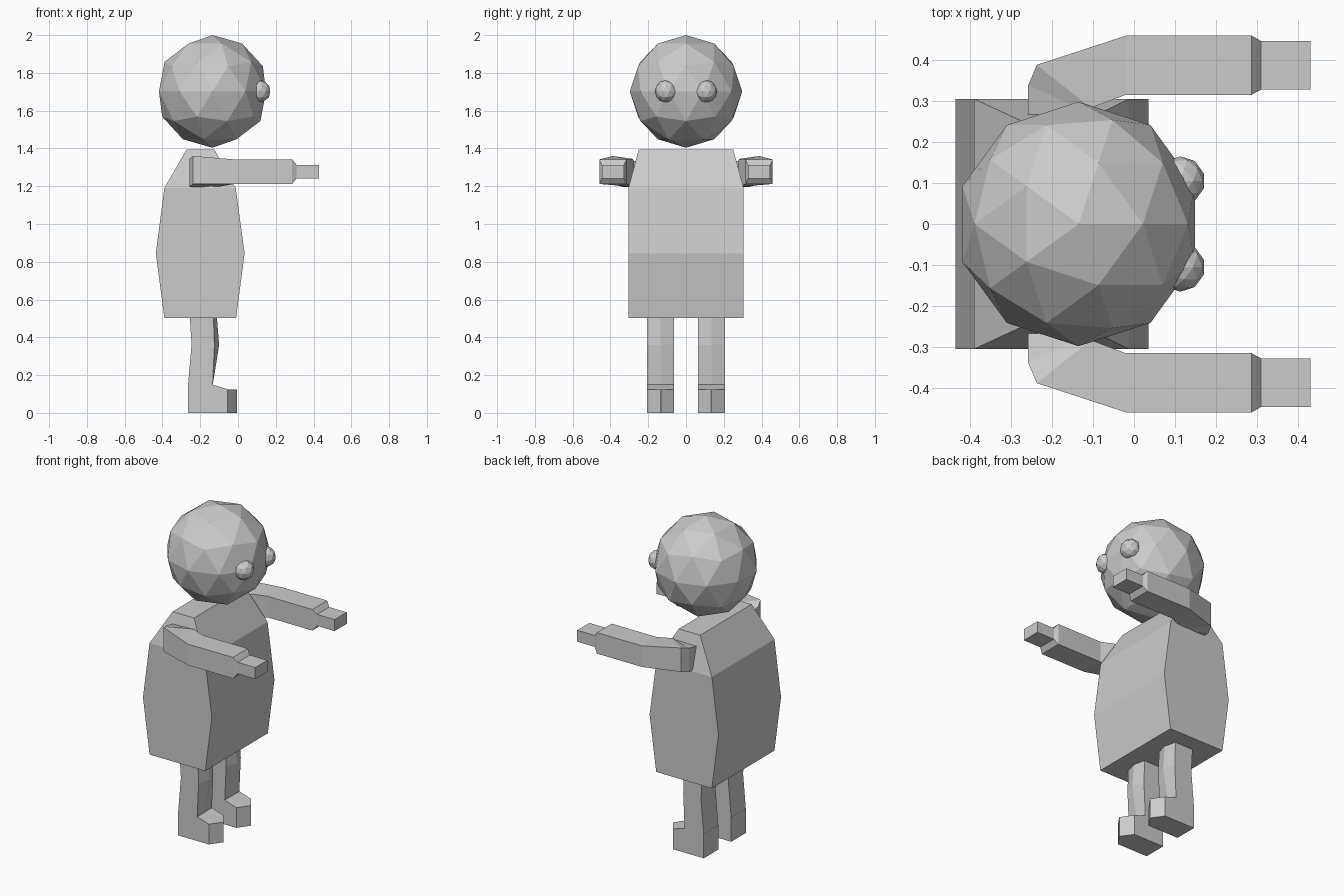
import bpy, bmesh

if "Cube" in bpy.data.objects:
    bpy.data.objects.remove(bpy.data.objects["Cube"])


def loft(name, sections, side=1):
    """Skin a list of equal-length point rings; side=-1 mirrors in y."""
    bm = bmesh.new()
    rings = [[bm.verts.new((x, y * side, z)) for x, y, z in s] for s in sections]
    n = len(rings[0])
    for a, b in zip(rings, rings[1:]):
        for i in range(n):
            j = (i + 1) % n
            bm.faces.new((a[i], a[j], b[j], b[i]))
    bm.faces.new(rings[0])
    bm.faces.new(rings[-1])
    bmesh.ops.remove_doubles(bm, verts=bm.verts, dist=0.0005)
    bmesh.ops.recalc_face_normals(bm, faces=bm.faces)
    mesh = bpy.data.meshes.new(name)
    bm.to_mesh(mesh)
    bm.free()
    obj = bpy.data.objects.new(name, mesh)
    bpy.context.collection.objects.link(obj)
    return obj


def ball(name, radius, loc):
    bpy.ops.mesh.primitive_ico_sphere_add(subdivisions=2, radius=radius, location=loc)
    bpy.context.object.name = name


# Head
ball("head", 0.298, (-0.135, 0, 1.702))

# Torso: height, back x, front x, half width
torso = [(0.503, -0.39, -0.01, 0.305), (0.845, -0.435, 0.035, 0.305),
         (1.19, -0.39, -0.012, 0.305), (1.395, -0.272, -0.125, 0.25)]
loft("torso", [[(b, -w, z), (f, -w, z), (f, w, z), (b, w, z)] for z, b, f, w in torso])

# Arm sections: outer x, y, bottom, top, then inner x, y, bottom, top
arm = [(-0.258, 0.22, 1.20, 1.32, -0.15, 0.22, 1.20, 1.32),
       (-0.258, 0.338, 1.197, 1.345, -0.12, 0.277, 1.197, 1.335),
       (-0.237, 0.388, 1.212, 1.36, -0.105, 0.283, 1.197, 1.345),
       (-0.02, 0.459, 1.212, 1.342, -0.02, 0.315, 1.212, 1.342),
       (0.287, 0.459, 1.212, 1.342, 0.287, 0.315, 1.212, 1.342),
       (0.31, 0.446, 1.242, 1.313, 0.31, 0.328, 1.242, 1.313),
       (0.43, 0.446, 1.242, 1.313, 0.43, 0.328, 1.242, 1.313)]

# Leg: height, back x, side x, shin ridge x
leg = [(0.51, -0.255, -0.13, -0.112), (0.36, -0.246, -0.125, -0.10),
       (0.14, -0.265, -0.135, -0.135)]

# Foot: x, half width, top height (pointed toe)
foot = [(-0.265, 0.0715, 0.15), (-0.135, 0.0715, 0.15),
        (-0.055, 0.0715, 0.125), (-0.005, 0.0, 0.124)]

LEG_Y, HALF = 0.134, 0.0715
for label, s in (("right", -1), ("left", 1)):
    ball(label + "_eye", 0.06, (0.113, 0.105 * s, 1.702))
    loft(label + "_arm", [[(ox, oy, ob), (ox, oy, ot), (ix, iy, it), (ix, iy, ib)]
                          for ox, oy, ob, ot, ix, iy, ib, it in arm], s)
    loft(label + "_leg", [[(b, LEG_Y - HALF, z), (f, LEG_Y - HALF, z), (p, LEG_Y, z),
                           (f, LEG_Y + HALF, z), (b, LEG_Y + HALF, z)]
                          for z, b, f, p in leg], s)
    # Four-sided sections closing to a vertical toe edge
    bm_sections = [[(x, LEG_Y - w, 0), (x, LEG_Y + w, 0), (x, LEG_Y + w, t), (x, LEG_Y - w, t)]
                   for x, w, t in foot[:-1]]
    x, _, t = foot[-1]
    bm_sections.append([(x, LEG_Y - 0.001, 0), (x, LEG_Y + 0.001, 0),
                        (x, LEG_Y + 0.001, t), (x, LEG_Y - 0.001, t)])
    loft(label + "_foot", bm_sections, s)
